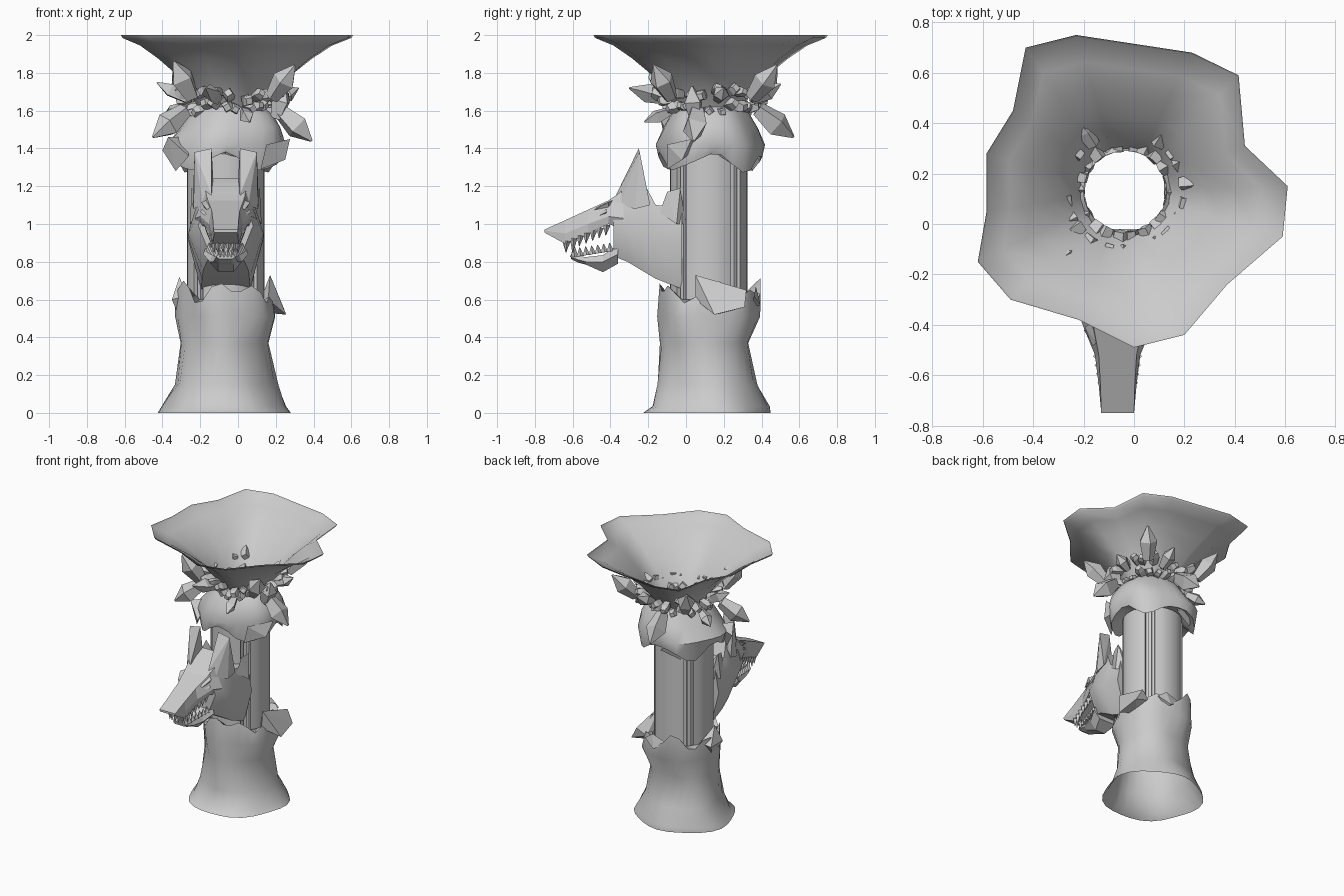
import bpy, bmesh, math, random
from mathutils import Vector

random.seed(4)
if "Cube" in bpy.data.objects:
    bpy.data.objects.remove(bpy.data.objects["Cube"])

stone = bpy.data.materials.new("grey stone")
stone.use_nodes = True
GREY = (0.6, 0.6, 0.6, 1)
stone.diffuse_color = GREY
stone.node_tree.nodes["Principled BSDF"].inputs["Base Color"].default_value = GREY

CX, CY = -0.065, 0.12          # column axis
TAU = math.tau


def finish(name, bm, angle=None):
    bmesh.ops.recalc_face_normals(bm, faces=bm.faces)
    mesh = bpy.data.meshes.new(name)
    bm.to_mesh(mesh)
    bm.free()
    mesh.materials.append(stone)
    ob = bpy.data.objects.new(name, mesh)
    bpy.context.collection.objects.link(ob)
    if angle:
        bpy.ops.object.select_all(action='DESELECT')
        ob.select_set(True)
        bpy.context.view_layer.objects.active = ob
        bpy.ops.object.shade_smooth_by_angle(angle=math.radians(angle))


def loft(bm, rings, caps=False):
    rows = [[bm.verts.new(p) for p in ring] for ring in rings]
    n = len(rows[0])
    for a, b in zip(rows, rows[1:]):
        for i in range(n):
            j = (i + 1) % n
            bm.faces.new((a[i], a[j], b[j], b[i]))
    if caps:
        bm.faces.new(rows[0][::-1])
        bm.faces.new(rows[-1])


def hull(bm, points):
    verts = [bm.verts.new(p) for p in points]
    bmesh.ops.convex_hull(bm, input=verts)


def spike(bm, base, tip, profile, sides, turn=0.0):
    """Faceted shape along base-tip; profile holds (fraction, radius)."""
    base, tip = Vector(base), Vector(tip)
    axis = tip - base
    rot = axis.to_track_quat('Z', 'Y')
    rings = []
    for t, r in profile:
        rings.append([base + axis * t + rot @ Vector((r * math.cos(turn + TAU * i / sides),
                                                      r * math.sin(turn + TAU * i / sides), 0))
                      for i in range(sides)])
    loft(bm, rings, caps=True)


def ragged(a):
    return .04 * math.sin(7 * a + 1) + .032 * math.sin(4 * a + .6)


def scalloped(a):
    return .045 * math.cos(4 * a) + .012 * math.sin(7 * a)


def rock_ring(z, x0, x1, y0, y1, edge=None, rough=.013, phase=0.0, lean=0.0, n=28):
    """Uneven ring inside the given bounds; edge lifts by angle, lean pushes to the back left."""
    ring = []
    for i in range(n):
        a = TAU * i / n
        k = 1 + rough * (2 * math.sin(3 * a + phase) + 3 * math.sin(5 * a + 2 * phase))
        k += lean * math.cos(a - TAU / 8) ** 3
        ring.append(((x0 + x1) / 2 + (x1 - x0) / 2 * k * math.cos(a),
                     (y0 + y1) / 2 + (y1 - y0) / 2 * k * math.sin(a),
                     z + (edge(a) if edge else 0)))
    return ring


# Rough rock base, open through the middle
bm = bmesh.new()
loft(bm, [
    rock_ring(0, -.42, .275, -.23, .445, rough=.01),
    rock_ring(.035, -.40, .25, -.18, .44, rough=.01),
    rock_ring(.15, -.345, .195, -.15, .375, phase=.7, lean=.04),
    rock_ring(.37, -.32, .145, -.14, .325, phase=1.6, lean=.13),
    rock_ring(.51, -.34, .19, -.165, .38, phase=2.2, lean=.12),
    rock_ring(.645, -.335, .165, -.155, .38, edge=ragged, phase=2.4, lean=.1),
    rock_ring(.60, -.28, .15, -.09, .33, phase=2.4),
])
finish("rock_base", bm, 45)

# Broken slabs around the top of the base
bm = bmesh.new()
hull(bm, [(.17, .05, .73), (.16, .05, .60), (.19, .15, .65), (.255, .15, .52), (.24, .31, .56),
          (.19, .32, .65), (.12, .1, .6), (.12, .3, .6), (.15, .2, .53)])
hull(bm, [(-.31, .1, .72), (-.35, .06, .6), (-.35, .2, .6), (-.27, .03, .62), (-.27, .22, .62),
          (-.3, .12, .48)])
hull(bm, [(.02, .37, .67), (-.1, .37, .63), (.09, .36, .62), (0, .395, .57), (0, .35, .56)])
finish("base_slabs", bm)

# Hollow column with paired upright grooves on the diagonals
bm = bmesh.new()
outline = []
for s in range(4):
    mid = TAU * s / 4
    for da, r in ((-.62, .205), (-.4, .207), (-.2, .206), (0, .205), (.2, .206), (.4, .207), (.62, .205),
                  (.63, .18), (.72, .18), (.73, .2), (.84, .2), (.85, .18), (.94, .18)):
        outline.append((CX + r * math.cos(mid + da), CY + r * math.sin(mid + da)))
loft(bm, [[(x, y, z) for x, y in outline] for z in (.58, 1.4)])
finish("column", bm, 30)

# Rock collar below the bowl, lowest at its corners
bm = bmesh.new()
loft(bm, [
    rock_ring(1.37, CX - .2, CX + .2, CY - .2, CY + .2, rough=0),
    rock_ring(1.325, -.35, .22, -.14, .40, edge=scalloped, phase=2),
    rock_ring(1.42, -.375, .25, -.155, .415, phase=2),
    rock_ring(1.51, -.30, .23, -.12, .37, phase=2.5),
    rock_ring(1.58, -.25, .19, -.08, .33, phase=2.5),
    rock_ring(1.63, -.20, .13, -.03, .29, rough=0),
])
finish("rock_collar", bm, 45)

# Hanging shards at the collar corners
bm = bmesh.new()
hull(bm, [(-.40, .02, 1.39), (-.37, -.04, 1.46), (-.33, -.02, 1.28), (-.26, -.11, 1.36), (-.28, .06, 1.46)])
hull(bm, [(.275, .03, 1.45), (.25, -.02, 1.34), (.12, -.1, 1.29), (.15, -.1, 1.42), (.18, .05, 1.4)])
hull(bm, [(-.16, .40, 1.42), (-.25, .33, 1.40), (-.2, .35, 1.28), (-.06, .39, 1.33), (-.14, .32, 1.48)])
finish("collar_shards", bm)

# Wide flaring bowl with an irregular rim
RIM = [(.61, .15), (.44, .31), (.415, .59), (.23, .68), (-.23, .75), (-.43, .70), (-.48, .45),
       (-.585, .28), (-.585, .05), (-.62, -.15), (-.49, -.30), (-.22, -.38), (0, -.49),
       (.20, -.44), (.37, -.24), (.59, -.05)]
bm = bmesh.new()
rings = []
for t, z in ((1, 2), (.98, 1.985), (.76, 1.945), (.53, 1.875), (.30, 1.79), (.1, 1.69), (0, 1.62)):
    ring = []
    for x, y in RIM:
        a = math.atan2(y - .13, x + .03)
        nx, ny = -.035 + .18 * math.cos(a), .13 + .18 * math.sin(a)
        ring.append((nx + (x - nx) * t, ny + (y - ny) * t, z))
    rings.append(ring)
loft(bm, rings)
finish("bowl", bm, 60)

# Large chunky crystals pointing outward
CRYSTALS = [
    ((-.24, -.10, 1.67), (-.34, -.18, 1.86), .07), ((.18, -.08, 1.67), (.30, -.17, 1.84), .065),
    ((.22, .055, 1.60), (.39, .04, 1.44), .07), ((-.28, -.02, 1.60), (-.45, -.11, 1.46), .07),
    ((-.27, .10, 1.66), (-.43, .10, 1.75), .045), ((.17, .35, 1.67), (.28, .48, 1.84), .065),
    ((-.07, .38, 1.61), (-.10, .57, 1.46), .07), ((.04, .35, 1.66), (.06, .50, 1.74), .05),
    ((-.11, -.09, 1.66), (-.17, -.30, 1.72), .05), ((-.25, .36, 1.67), (-.34, .48, 1.85), .065),
    ((.03, -.08, 1.60), (.06, -.22, 1.54), .04), ((.2, .17, 1.66), (.32, .2, 1.72), .045),
    ((.2, .05, 1.56), (.25, .03, 1.73), .06), ((-.28, .22, 1.62), (-.4, .28, 1.56), .045),
]
bm = bmesh.new()
for i, (b, t, r) in enumerate(CRYSTALS):
    spike(bm, b, t, ((0, r * .6), (.55, r), (1, r * .1)), 4 + i % 2, turn=i)
finish("large_crystals", bm)

# Small blocky crystal chips in two uneven rings
bm = bmesh.new()
for i in range(44):
    a = TAU * i / 44 + random.uniform(-.06, .06)
    d = Vector((math.cos(a), math.sin(a), random.uniform(-.3, .4)))
    out = .22 if i % 2 else .16
    low = 1.66 if i % 2 else 1.59
    start = Vector((-.035 + d.x * out, .13 + d.y * out, random.uniform(low, low + .05)))
    r = random.uniform(.025, .037)
    spike(bm, start, start + d * random.uniform(.07, .10),
          ((0, r * .8), (.65, r), (1, r * .65)), 4, turn=a * 3)
finish("small_crystals", bm)


# Beast head: each row is (y, top, mid, bottom, half widths of each)
def head_ring(y, zt, zm, zb, wt, wm, wb):
    return [(CX + x, y, z) for x, z in ((wt, zt), (wm, zm), (wb, zb), (-wb, zb), (-wm, zm), (-wt, zt))]


bm = bmesh.new()
loft(bm, [head_ring(*row) for row in (
    (-.75, .97, .965, .955, .065, .065, .06),
    (-.64, 1.02, .95, .895, .068, .075, .07),
    (-.52, 1.075, 1.00, .95, .075, .09, .085),
    (-.41, 1.125, 1.04, 1.0, .095, .135, .12),
    (-.33, 1.18, 1.03, .97, .10, .165, .13))], caps=True)
finish("muzzle", bm)

bm = bmesh.new()
loft(bm, [head_ring(*row) for row in (
    (-.385, 1.14, .99, .83, .10, .145, .08),
    (-.31, 1.2, .98, .80, .11, .18, .10),
    (-.235, 1.24, .95, .755, .11, .20, .12),
    (-.16, 1.10, .93, .71, .14, .20, .125),
    (-.02, 1.09, .90, .655, .16, .195, .13))], caps=True)
finish("head_and_neck", bm, 50)

bm = bmesh.new()
loft(bm, [head_ring(*row) for row in (
    (-.61, .835, .825, .815, .045, .05, .035),
    (-.57, .83, .81, .795, .05, .06, .035),
    (-.53, .825, .80, .785, .055, .065, .04),
    (-.44, .835, .80, .745, .07, .085, .04),
    (-.36, .89, .84, .79, .10, .12, .07))], caps=True)
finish("lower_jaw", bm)

# Paired ears, neck tufts, brows and eyes
PAIRED = {
    "ear": [(.075, -.25, 1.40), (.165, -.245, 1.38), (.075, -.37, 1.155), (.12, -.35, 1.10),
            (.065, -.235, 1.22), (.175, -.19, 1.10), (.17, -.27, 1.08)],
    "neck_tuft": [(.16, -.10, 1.17), (.18, -.03, 1.19), (.12, -.02, 1.1), (.15, -.14, 1.06),
                  (.19, -.05, 1.0), (.14, -.0, 1.0)],
    "brow": [(.10, -.485, 1.075), (.13, -.41, 1.115), (.08, -.47, 1.09), (.115, -.41, 1.09),
             (.09, -.38, 1.13)],
    "eye": [(.10, -.475, 1.035), (.135, -.42, 1.065), (.10, -.47, 1.05), (.125, -.42, 1.08),
            (.1, -.43, 1.04)],
}
for part, pts in PAIRED.items():
    for side, s in (("left", 1), ("right", -1)):
        bm = bmesh.new()
        hull(bm, [(CX + s * x, y, z) for x, y, z in pts])
        finish(side + "_" + part, bm)

# Teeth along both jaws and across the front
bm = bmesh.new()
TOOTH = ((0, .02), (1, .002))
for s in (-1, 1):
    for i in range(7):
        f = i / 6
        y = -.63 + .21 * f
        zu, xu = .91 + .085 * f, CX + s * (.06 + .035 * f)
        spike(bm, (xu, y, zu), (xu, y - .005, zu - (.075 if i == 1 else .055)), TOOTH, 4)
        y = -.59 + .19 * f
        zl, xl = .825 + .03 * f, CX + s * (.042 + .045 * f)
        spike(bm, (xl, y, zl), (xl, y - .005, zl + (.07 if i == 0 else .045)), TOOTH, 4)
for i in range(4):
    x = CX - .042 + .028 * i
    spike(bm, (x, -.635, .91), (x, -.635, .85), TOOTH, 4)
    spike(bm, (x * .7 + CX * .3, -.595, .825), (x * .7 + CX * .3, -.595, .865), TOOTH, 4)
finish("teeth", bm)
